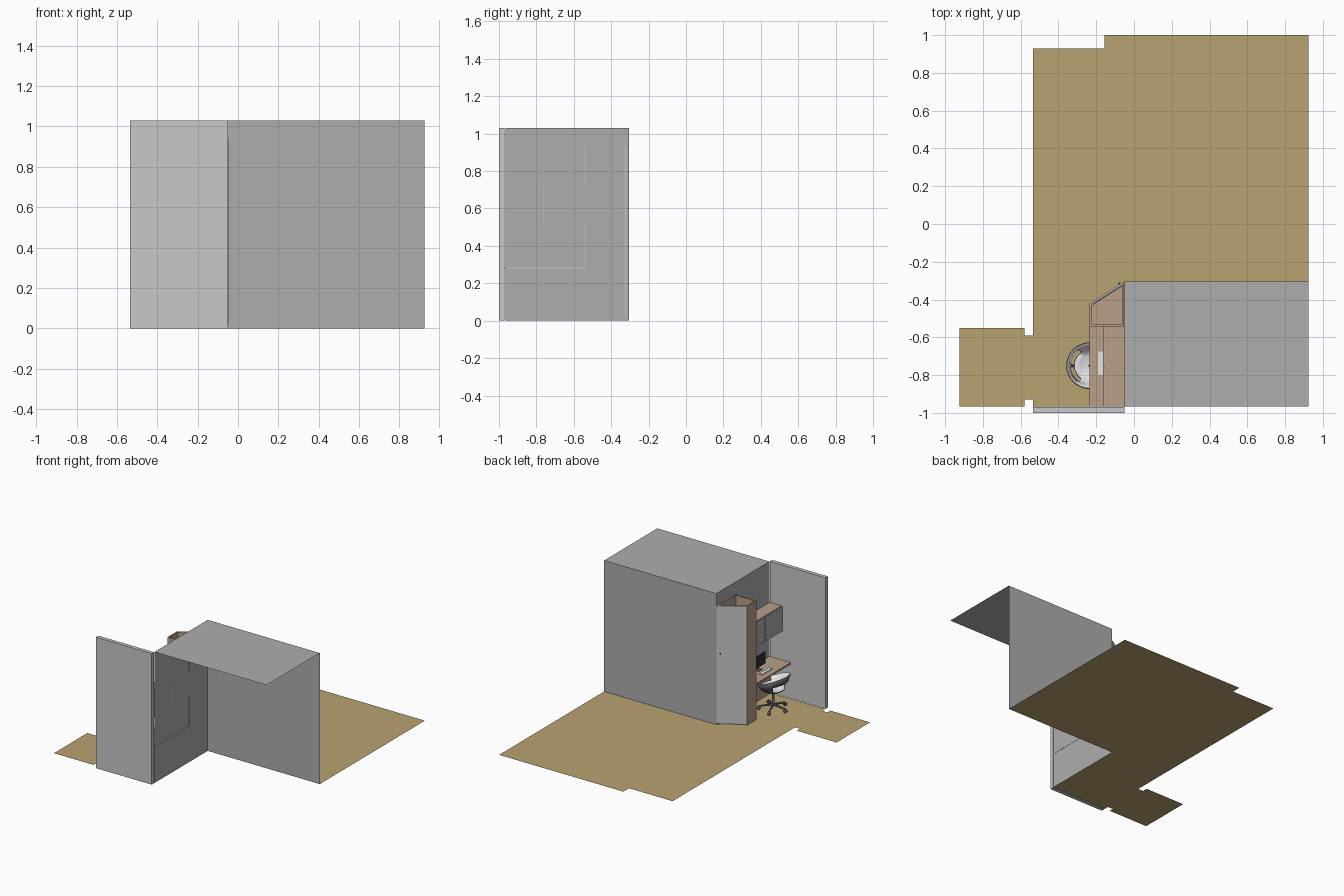
import bpy, bmesh, math
from mathutils import Vector

cube = bpy.data.objects.get("Cube")
if cube:
    bpy.data.objects.remove(cube, do_unlink=True)


def material(name, r, g, b):
    m = bpy.data.materials.new(name)
    m.use_nodes = True
    m.diffuse_color = (r, g, b, 1)
    m.node_tree.nodes["Principled BSDF"].inputs["Base Color"].default_value = (r, g, b, 1)
    return m


WALL = material("wall grey", .42, .42, .42)
PALE = material("pale grey", .58, .58, .58)
FLOOR = material("tan floor", .48, .36, .165)
WOOD = material("light wood", .49, .35, .25)
DARK = material("dark grey", .13, .14, .15)
BLACK = material("screen black", .03, .03, .035)
WHITE = material("off white", .78, .78, .78)


def finish(name, bm, *mats):
    mesh = bpy.data.meshes.new(name)
    bm.to_mesh(mesh)
    bm.free()
    ob = bpy.data.objects.new(name, mesh)
    bpy.context.collection.objects.link(ob)
    for m in mats:
        mesh.materials.append(m)
    return ob


def box(name, x, y, z, mat):
    """Box from (low, high) ranges."""
    bm = bmesh.new()
    bmesh.ops.create_cube(bm, size=1)
    for v in bm.verts:
        v.co = [r[0] + (c + .5) * (r[1] - r[0]) for c, r in zip(v.co, (x, y, z))]
    return finish(name, bm, mat)


def prism(name, outline, z0, height, mat):
    """Flat outline, extruded upward when height is not zero."""
    bm = bmesh.new()
    face = bm.faces.new([bm.verts.new((x, y, z0)) for x, y in outline])
    if height:
        top = bmesh.ops.extrude_face_region(bm, geom=[face])["geom"]
        bmesh.ops.translate(bm, vec=(0, 0, height),
                            verts=[g for g in top if isinstance(g, bmesh.types.BMVert)])
        bmesh.ops.recalc_face_normals(bm, faces=bm.faces)
    return finish(name, bm, mat)


def rod(name, a, b, r1, r2, mat, sides=12):
    a, b = Vector(a), Vector(b)
    bm = bmesh.new()
    bmesh.ops.create_cone(bm, cap_ends=True, segments=sides, radius1=r1, radius2=r2, depth=(b - a).length)
    ob = finish(name, bm, mat)
    ob.location = (a + b) / 2
    ob.rotation_euler = (b - a).to_track_quat("Z", "Y").to_euler()
    return ob


# Room limits
X0, X1, Y0, Y1, H = -.05, .925, -.965, -.305, 1.03

# Floor with door notches
prism("floor", [(-.535, .93), (-.535, -.59), (-.58, -.59), (-.58, -.55), (-.925, -.55),
                (-.925, Y0), (-.58, Y0), (-.58, -.93), (-.535, -.93), (-.535, Y0),
                (X0, Y0), (X0, Y1), (X1, Y1), (X1, 1), (-.155, 1), (-.155, .93)], 0, 0, FLOOR)

# Open shell: back wall, side wall and ceiling
bm = bmesh.new()
low = [bm.verts.new((x, y, 0)) for x, y in ((X0, Y0), (X0, Y1), (X1, Y1))]
high = [bm.verts.new((x, y, H)) for x, y in ((X0, Y0), (X0, Y1), (X1, Y1), (X1, Y0))]
bm.faces.new((low[0], low[1], high[1], high[0]))
bm.faces.new((low[1], low[2], high[2], high[1]))
bm.faces.new(high)
bmesh.ops.recalc_face_normals(bm, faces=bm.faces)
finish("room_walls", bm, WALL)
box("front_wall", (-.535, X0), (-1, -.97), (0, H), PALE)

# Thin joint lines on the far side of the partition
for y, z in (((-.97, -.54), (.278, .284)), ((-.543, -.539), (.28, .52)), ((-.543, -.539), (.71, .94)),
             ((-.762, -.758), (.52, .705)), ((-.326, -.321), (.02, .94))):
    box("wall_joint", (X0, X0 + .002), y, z, PALE)

# Corner wardrobe, open at the top
WX, WY, SY, WH = -.235, -.42, -.53, .935
prism("wardrobe_base", [(X0 - .002, Y1 - .008), (WX, WY), (WX, SY), (X0 - .002, SY)], .005, .015, WOOD)
box("wardrobe_outer_side", (WX, WX + .012), (SY, WY), (0, WH), WOOD)
box("wardrobe_desk_side", (WX, X0 - .002), (SY - .012, SY), (0, WH), WOOD)
box("wardrobe_back", (X0 - .012, X0 - .002), (SY, Y1 - .01), (0, WH), WOOD)
prism("wardrobe_door", [(X0 - .002, Y1), (WX, WY), (WX + .006, WY - .008), (X0 - .002, Y1 - .012)],
      .012, WH - .012, PALE)
prism("wardrobe_door_lining", [(X0 - .012, Y1 - .02), (WX + .012, WY - .006),
                               (WX + .014, WY - .01), (X0 - .012, Y1 - .024)], .02, WH - .022, WOOD)
rod("wardrobe_handle", (-.076, -.318, .56), (-.08, -.311, .56), .006, .006, DARK)

# Desk and wall cabinet
box("desk_top", (WX, X0 - .001), (Y0, SY - .012), (.272, .285), WOOD)
box("desk_back_panel", (X0 - .012, X0 - .002), (Y0, SY - .012), (0, .272), WOOD)
box("cabinet_body", (-.155, X0 - .001), (Y0, SY - .012), (.515, .71), WOOD)
mid = (Y0 + SY - .012) / 2
for y in ((Y0, mid - .002), (mid + .002, SY - .012)):
    box("cabinet_door", (-.162, -.155), y, (.513, .705), WALL)

# Desk equipment
box("keyboard", (-.19, -.163), (-.8, -.675), (.285, .291), WHITE)
box("monitor_foot", (-.135, -.1), (-.76, -.715), (.285, .289), DARK)
box("monitor_stand", (-.117, -.11), (-.742, -.732), (.288, .33), DARK)
box("monitor", (-.125, -.117), (-.81, -.665), (.31, .4), BLACK)

# Swivel chair: star base
CX, CY = WX, -.75
for i in range(5):
    a = math.radians(72 * i + 36)
    c, s = math.cos(a), math.sin(a)
    tip = (CX + .105 * c, CY + .105 * s)
    rod("chair_leg", (CX, CY, .04), (*tip, .027), .009, .006, DARK, 8)
    rod("chair_wheel", (tip[0] - .008 * s, tip[1] + .008 * c, .013),
        (tip[0] + .008 * s, tip[1] - .008 * c, .013), .013, .013, DARK)
rod("chair_column", (CX, CY, .03), (CX, CY, .15), .01, .008, DARK)

# Tub shell, rising to the rear, with an opening behind the seat
SEG = 32
bm = bmesh.new()
rings = []
for r, z, lift in ((.05, .15, 0), (.08, .16, .01), (.1, .175, .055), (.118, .195, .095)):
    ring = []
    for i in range(SEG):
        a = 2 * math.pi * i / SEG
        rear = (1 - math.cos(a)) / 2
        ring.append(bm.verts.new((CX + r * math.cos(a), CY + r * math.sin(a), z + lift * rear)))
    rings.append(ring)
bm.faces.new(rings[0])
for k in range(len(rings) - 1):
    for i in range(SEG):
        j = (i + 1) % SEG
        behind = abs(i + .5 - SEG / 2) < 5
        ahead = min(i, SEG - 1 - i) < 4
        if (k == 1 and behind) or (k == 2 and ahead):
            continue
        bm.faces.new((rings[k][i], rings[k][j], rings[k + 1][j], rings[k + 1][i]))
bmesh.ops.recalc_face_normals(bm, faces=bm.faces)
bm.faces.ensure_lookup_table()
if bm.faces[0].normal.z < 0:
    bmesh.ops.reverse_faces(bm, faces=bm.faces)
for f in bm.faces:
    f.smooth = True
shell = finish("chair_shell", bm, WHITE, DARK)
thick = shell.modifiers.new("thickness", "SOLIDIFY")
thick.thickness = .006
thick.material_offset = 1
thick.material_offset_rim = 1
